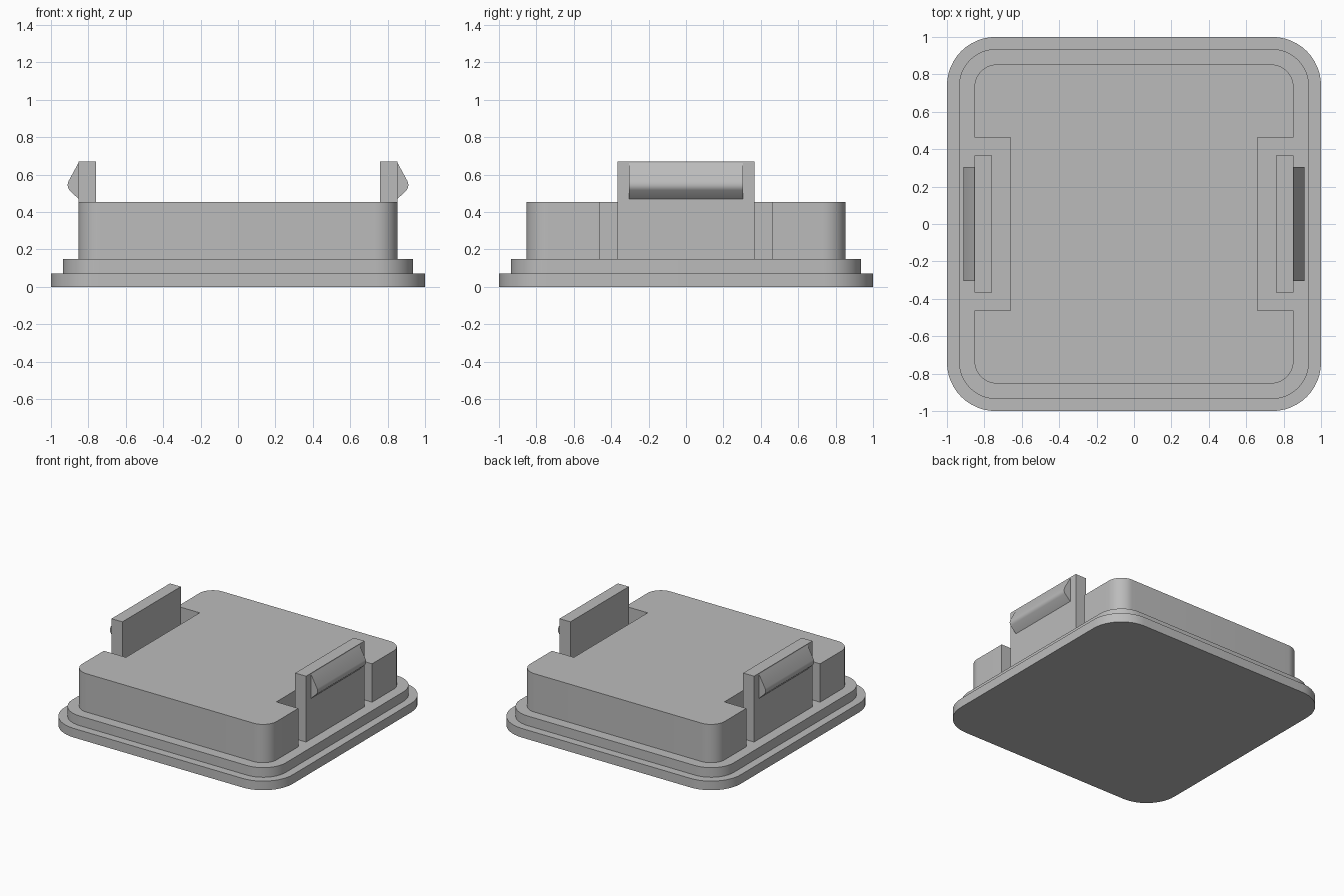
import bpy, bmesh, math
from mathutils import Vector

if "Cube" in bpy.data.objects:
    bpy.data.objects.remove(bpy.data.objects["Cube"])

grey = bpy.data.materials.new("plain grey")
grey.diffuse_color = (0.5, 0.5, 0.5, 1)
grey.use_nodes = True
grey.node_tree.nodes["Principled BSDF"].inputs["Base Color"].default_value = grey.diffuse_color


def prism(name, points, offset):
    """Extrude a closed outline of 3D points along an offset."""
    bm = bmesh.new()
    face = bm.faces.new([bm.verts.new(p) for p in points])
    res = bmesh.ops.extrude_face_region(bm, geom=[face], use_keep_orig=True)
    moved = [g for g in res["geom"] if isinstance(g, bmesh.types.BMVert)]
    bmesh.ops.translate(bm, vec=Vector(offset), verts=moved)
    bmesh.ops.recalc_face_normals(bm, faces=bm.faces[:])
    mesh = bpy.data.meshes.new(name)
    bm.to_mesh(mesh)
    bm.free()
    mesh.materials.append(grey)
    obj = bpy.data.objects.new(name, mesh)
    bpy.context.collection.objects.link(obj)
    bpy.ops.object.select_all(action='DESELECT')
    obj.select_set(True)
    bpy.context.view_layer.objects.active = obj
    bpy.ops.object.shade_smooth_by_angle(angle=math.radians(30))
    return obj


def rounded_square(half, radius, z, notch=None, steps=12):
    """Rounded square outline, optionally notched on the left and right."""
    pts = []
    for corner, (sx, sy) in enumerate([(1, 1), (-1, 1), (-1, -1), (1, -1)]):
        c = half - radius
        for i in range(steps + 1):
            a = math.radians(90 * (corner + i / steps))
            pts.append((sx * c + radius * math.cos(a), sy * c + radius * math.sin(a), z))
        if notch and corner in (1, 3):
            depth_x, wy = notch
            pts += [(sx * half, sy * -wy * k, z) if outer else (sx * depth_x, sy * -wy * k, z)
                    for k, outer in ((-1, True), (-1, False), (1, False), (1, True))]
    return pts


# Stepped flange and notched plug
prism("base_plate", rounded_square(1.0, 0.26, 0), (0, 0, 0.072))
prism("middle_step", rounded_square(0.936, 0.2, 0.072), (0, 0, 0.076))
prism("plug_body", rounded_square(0.853, 0.12, 0.148, notch=(0.66, 0.462)), (0, 0, 0.304))

# Snap clips with rounded-tip barbs, one on each side
for side, s in (("left", -1), ("right", 1)):
    prism(side + "_clip", [(s * x, -0.366, z) for x, z in
          ((0.758, 0.148), (0.853, 0.148), (0.853, 0.67), (0.758, 0.67))], (0, 0.732, 0))
    prism(side + "_barb", [(s * x, -0.304, z) for x, z in
          ((0.85, 0.47), (0.853, 0.47), (0.902, 0.517), (0.909, 0.53), (0.911, 0.545),
           (0.907, 0.563), (0.853, 0.662), (0.85, 0.662))], (0, 0.608, 0))
